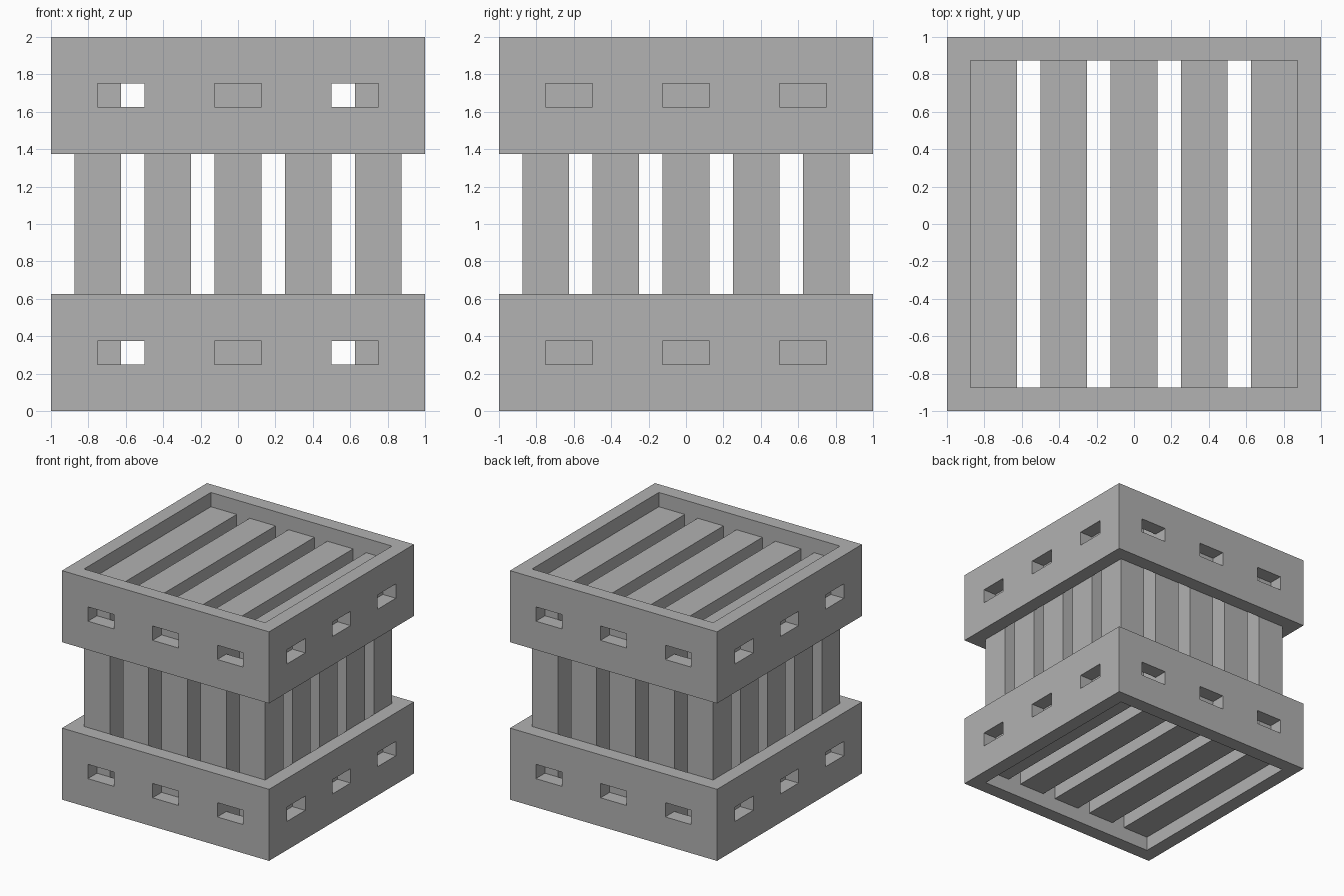
import bpy
import bmesh
from mathutils import Matrix, Vector

if "Cube" in bpy.data.objects:
    bpy.data.objects.remove(bpy.data.objects["Cube"])

grey = bpy.data.materials.new("plain grey")
grey.diffuse_color = (0.445, 0.445, 0.445, 1)
grey.use_nodes = True
grey.node_tree.nodes["Principled BSDF"].inputs["Base Color"].default_value = grey.diffuse_color


def finish(name, bm):
    bmesh.ops.recalc_face_normals(bm, faces=bm.faces)
    mesh = bpy.data.meshes.new(name)
    bm.to_mesh(mesh)
    bm.free()
    mesh.materials.append(grey)
    obj = bpy.data.objects.new(name, mesh)
    bpy.context.collection.objects.link(obj)
    return obj


def boxes(name, items):
    """One object from (centre, size) boxes."""
    bm = bmesh.new()
    for centre, size in items:
        matrix = Matrix.Translation(centre) @ Matrix.Diagonal(Vector(size).to_4d())
        bmesh.ops.create_cube(bm, size=1, matrix=matrix)
    return finish(name, bm)


def square_ring(name, centre, outer, inner, depth, axis):
    """Square hoop with a rectangular section, its opening facing along axis."""
    bm = bmesh.new()
    loops = []
    for half, d in ((outer, -1), (outer, 1), (inner, 1), (inner, -1)):
        loop = []
        for a, b in ((-1, -1), (1, -1), (1, 1), (-1, 1)):
            p = (a * half, b * half, d * depth / 2)
            if axis == 'X':
                p = (p[2], p[0], p[1])
            loop.append(bm.verts.new(Vector(p) + Vector(centre)))
        loops.append(loop)
    for i in range(4):
        l, m = loops[i], loops[(i + 1) % 4]
        for j in range(4):
            k = (j + 1) % 4
            bm.faces.new((l[j], l[k], m[k], m[j]))
    return finish(name, bm)


# Outer bands with three slots through every wall
for label, z, slot_z in (("lower", 0.3125, 0.3125), ("upper", 1.6875, 1.6875)):
    band = square_ring(label + "_band", (0, 0, z), 1, 0.875, 0.625, 'Z')
    for direction in "xy":
        items = []
        for p in (-0.625, 0, 0.625):
            if direction == "y":
                items.append(((p, 0, slot_z), (0.25, 2.4, 0.125)))
            else:
                items.append(((0, p, slot_z), (2.4, 0.25, 0.125)))
        cutter = boxes(f"{label}_slot_cutter_{direction}", items)
        cutter.hide_render = True
        cutter.hide_viewport = True
        mod = band.modifiers.new("slots_" + direction, 'BOOLEAN')
        mod.operation = 'DIFFERENCE'
        mod.solver = 'EXACT'
        mod.object = cutter

# Slat hoops running over the front, top, back and bottom
for i in range(5):
    square_ring(f"slat_hoop_{i + 1}", ((i - 2) * 0.375, 0, 1), 0.875, 0.625, 0.25, 'X')

# Upright slats filling the left and right sides
for side, x in (("left", -0.75), ("right", 0.75)):
    for i in range(3):
        boxes(f"{side}_slat_{i + 1}", [((x, (i - 1) * 0.375, 1), (0.25, 0.25, 1.25))])
